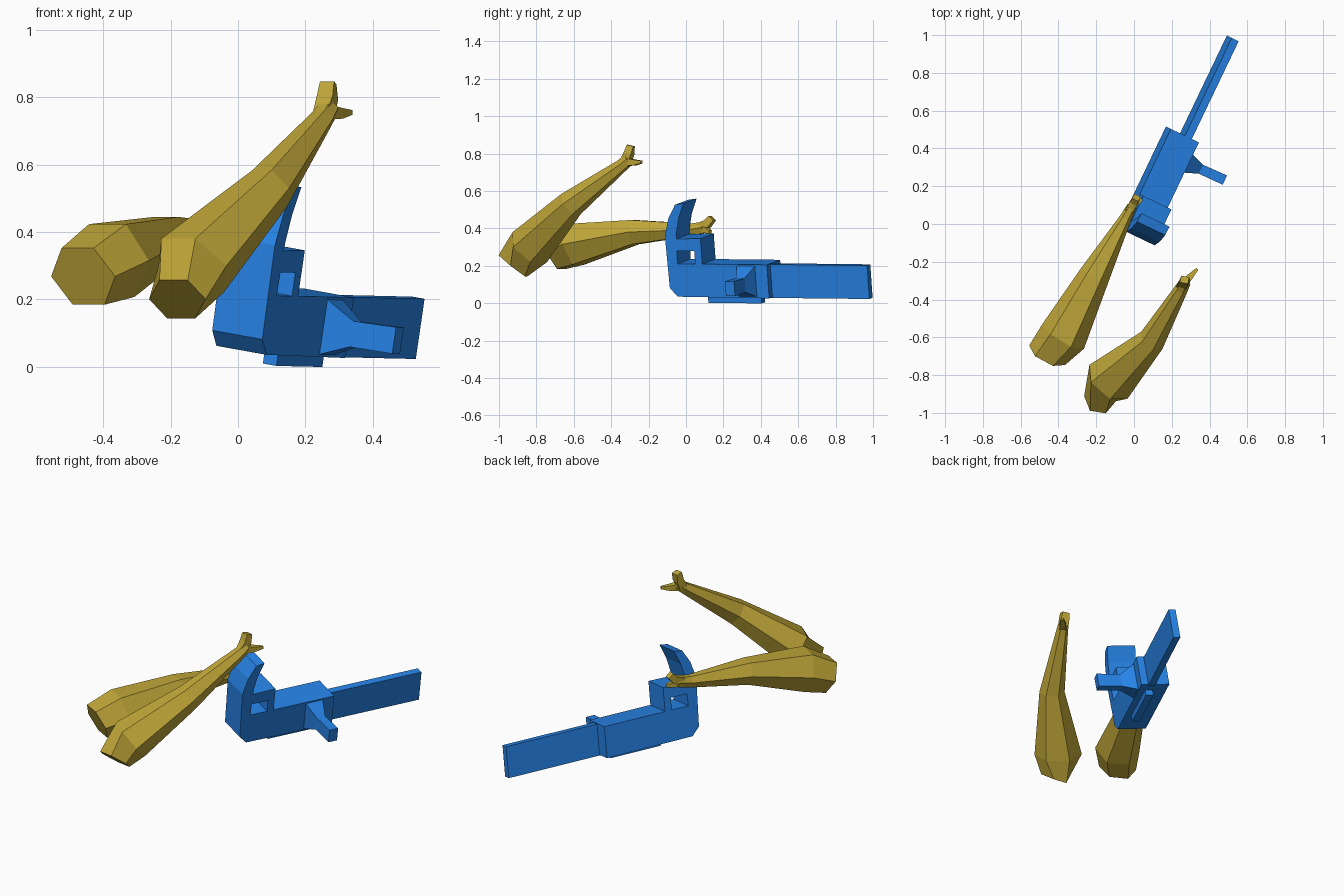
import bpy, bmesh, math
from mathutils import Vector

if "Cube" in bpy.data.objects:
    bpy.data.objects.remove(bpy.data.objects["Cube"])


def material(name, rgb):
    m = bpy.data.materials.new(name)
    m.diffuse_color = (*rgb, 1)
    m.use_nodes = True
    m.node_tree.nodes["Principled BSDF"].inputs["Base Color"].default_value = m.diffuse_color
    return m


BLUE = material("blue", (0.02, 0.23, 0.8))
TAN = material("tan", (0.52, 0.38, 0.04))

# Tool frame: s runs along the blade, t to the right, h up (slightly rolled)
ORIGIN = Vector((0.0385, 0.024, 0.12))
S = Vector((0.432, 0.902, -0.01)).normalized()
ROLL = math.radians(9.2)
SIDE = Vector((0.902, -0.432, 0))
T = SIDE * math.cos(ROLL) - Vector((0, 0, math.sin(ROLL)))
H = SIDE * math.sin(ROLL) + Vector((0, 0, math.cos(ROLL)))


def tool(s, t, h):
    return ORIGIN + S * s + T * t + H * h


def loft(bm, rings):
    """Skin a list of equal-length point rings and cap both ends."""
    loops = [[bm.verts.new(p) for p in ring] for ring in rings]
    n = len(loops[0])
    for a, b in zip(loops, loops[1:]):
        for i in range(n):
            j = (i + 1) % n
            bm.faces.new((a[i], a[j], b[j], b[i]))
    bm.faces.new(loops[0][::-1])
    bm.faces.new(loops[-1])


def finish(name, bm, mat):
    bmesh.ops.recalc_face_normals(bm, faces=bm.faces[:])
    me = bpy.data.meshes.new(name)
    bm.to_mesh(me)
    bm.free()
    me.materials.append(mat)
    ob = bpy.data.objects.new(name, me)
    bpy.context.collection.objects.link(ob)
    return ob


def slab(name, profile, t0, t1):
    """Extrude a side profile (s, h) across the tool."""
    bm = bmesh.new()
    loft(bm, [[tool(s, t, h) for s, h in profile] for t in (t0, t1)])
    return finish(name, bm, BLUE)


def rect(s0, s1, h0, h1):
    return [(s0, h0), (s1, h0), (s1, h1), (s0, h1)]


W = 0.0835
# Motor body with the curved rear guard
slab("motor_body", [(-0.041, -0.073), (0.5, -0.077), (0.5, 0.105), (-0.03, 0.105),
                    (-0.025, 0.266), (-0.005, 0.35), (0.03, 0.432), (-0.02, 0.425),
                    (-0.065, 0.35), (-0.093, 0.255), (-0.085, -0.027)], -W, W)
# Top grip: bar and front post around the finger opening
slab("top_grip", [(-0.028, 0.175), (0.075, 0.175), (0.075, 0.105), (0.117, 0.105),
                  (0.117, 0.243), (-0.026, 0.24)], -W, W)
slab("blade", rect(0.49, 1.074, -0.081, 0.1), 0.001, 0.042)
slab("bottom_rail", rect(0.119, 0.435, -0.111, -0.07), 0.0, 0.045)

# Side handle: tapered mount and square bar
bm = bmesh.new()
loft(bm, [[tool(s, t, h) for s, h in rect(*r)] for t, r in (
    (W - 0.005, (0.32, 0.43, -0.07, 0.1)),
    (0.165, (0.35, 0.402, -0.032, 0.045)),
    (0.305, (0.352, 0.406, -0.03, 0.05)))])
finish("side_handle", bm, BLUE)


def limb(bm, path, sides, start=None):
    """Tapered prism along a path of (centre, half width, half height)."""
    pts = [Vector(p[0]) for p in path]
    rings = []
    for i, (c, w, h) in enumerate(path):
        d = (pts[min(i + 1, len(pts) - 1)] - pts[max(i - 1, 0)]).normalized()
        if i == 0 and start:
            d = Vector(start).normalized()
        x = d.cross(Vector((0, 0, 1))).normalized()
        y = x.cross(d)
        off = math.pi / 4 if sides == 4 else 0
        angles = [off + 2 * math.pi * k / sides for k in range(sides)]
        rings.append([pts[i] + x * w * math.cos(a) + y * h * math.sin(a) for a in angles])
    loft(bm, rings)


def arm(name, start, path, thumb, finger):
    bm = bmesh.new()
    limb(bm, path, 6, start)
    limb(bm, thumb, 4)
    limb(bm, finger, 4)
    return finish(name, bm, TAN)


arm("left_arm", (0.44, 0.81, 0.38),
    [((-0.46, -0.695, 0.268), 0.108, 0.105), ((-0.375, -0.595, 0.315), 0.128, 0.128),
     ((-0.21, -0.275, 0.38), 0.082, 0.075), ((-0.045, 0.03, 0.393), 0.032, 0.038),
     ((-0.01, 0.095, 0.405), 0.026, 0.034)],
    [((-0.025, 0.07, 0.405), 0.03, 0.03), ((0.0, 0.115, 0.425), 0.03, 0.03),
     ((0.012, 0.14, 0.455), 0.026, 0.026)],
    [((-0.02, 0.08, 0.4), 0.026, 0.026), ((0.01, 0.11, 0.39), 0.022, 0.022),
     ((0.04, 0.13, 0.38), 0.012, 0.012)])
arm("right_arm", (0.1, 0.62, 0.79),
    [((-0.18, -0.925, 0.2), 0.085, 0.105), ((-0.135, -0.835, 0.3), 0.135, 0.118),
     ((0.095, -0.615, 0.53), 0.072, 0.076), ((0.25, -0.345, 0.735), 0.036, 0.036),
     ((0.272, -0.305, 0.77), 0.03, 0.034)],
    [((0.255, -0.325, 0.75), 0.034, 0.034), ((0.266, -0.305, 0.8), 0.036, 0.03),
     ((0.268, -0.295, 0.843), 0.03, 0.026)],
    [((0.262, -0.32, 0.755), 0.03, 0.03), ((0.3, -0.275, 0.752), 0.022, 0.022),
     ((0.335, -0.238, 0.755), 0.01, 0.01)])
